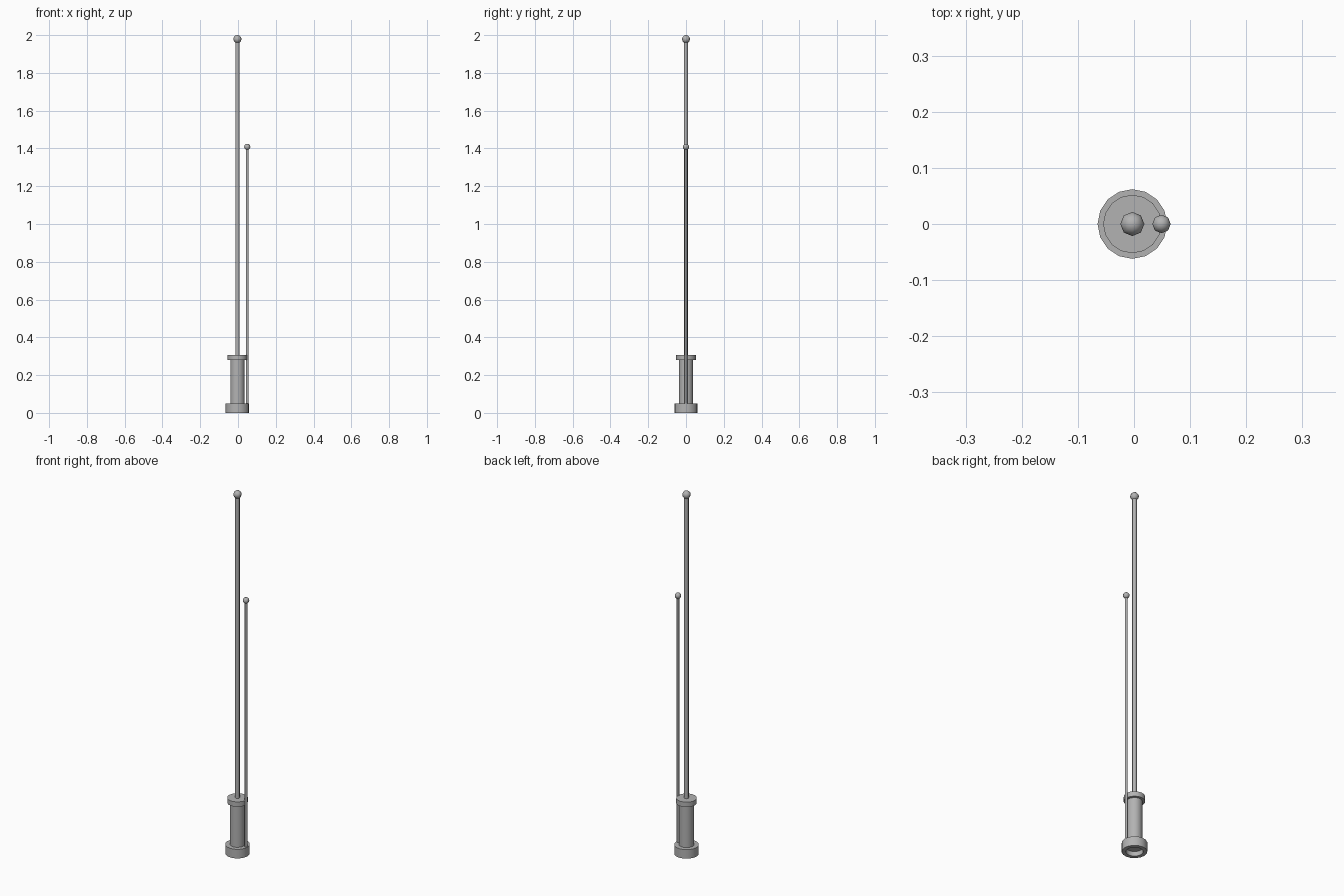
import bpy, bmesh, math

if "Cube" in bpy.data.objects:
    bpy.data.objects.remove(bpy.data.objects["Cube"])

CX = -0.003    # axis of the mount and main mast
SX = 0.049     # axis of the secondary mast

grey = bpy.data.materials.new("dark_grey")
grey.diffuse_color = (0.45, 0.45, 0.45, 1)
grey.use_nodes = True
grey.node_tree.nodes["Principled BSDF"].inputs["Base Color"].default_value = grey.diffuse_color


def lathe(name, profile, x, sides):
    """Revolve (radius, z) points around a vertical axis at x; radius 0 makes a pole."""
    bm = bmesh.new()
    rings = []
    for r, z in profile:
        if r == 0:
            rings.append([bm.verts.new((x, 0, z))] * sides)
        else:
            rings.append([bm.verts.new((x + r * math.cos(2 * math.pi * i / sides),
                                        r * math.sin(2 * math.pi * i / sides), z))
                          for i in range(sides)])
    for a, b in zip(rings, rings[1:]):
        for i in range(sides):
            j = (i + 1) % sides
            bm.faces.new(list(dict.fromkeys((a[i], a[j], b[j], b[i]))))
    bmesh.ops.recalc_face_normals(bm, faces=bm.faces)
    me = bpy.data.meshes.new(name)
    bm.to_mesh(me)
    bm.free()
    me.materials.append(grey)
    ob = bpy.data.objects.new(name, me)
    bpy.context.collection.objects.link(ob)
    bpy.ops.object.select_all(action='DESELECT')
    ob.select_set(True)
    bpy.context.view_layer.objects.active = ob
    bpy.ops.object.shade_smooth_by_angle(angle=math.radians(50))
    return ob


def mast(name, x, z0, z1, radius, ball):
    """Thin rod topped by a low-poly ball."""
    lathe(name + "_rod", [(0, z0), (radius, z0), (radius, z1), (0, z1)], x, 8)
    arc = [(0 if k in (0, 6) else ball * math.sin(math.pi * k / 6),
            z1 - ball * math.cos(math.pi * k / 6)) for k in range(7)]
    lathe(name + "_tip", arc, x, 8)


# Mount: foot flange with recessed underside, column and top collar
lathe("base_mount", [(0, 0.025), (0.042, 0.025), (0.042, 0), (0.062, 0), (0.062, 0.05),
                     (0.038, 0.05), (0.038, 0.28), (0.052, 0.28), (0.052, 0.307),
                     (0, 0.307)], CX, 16)

# Masts
mast("main_mast", CX, 0.30, 1.979, 0.0115, 0.0215)
mast("side_mast", SX, 0.045, 1.408, 0.007, 0.0165)
